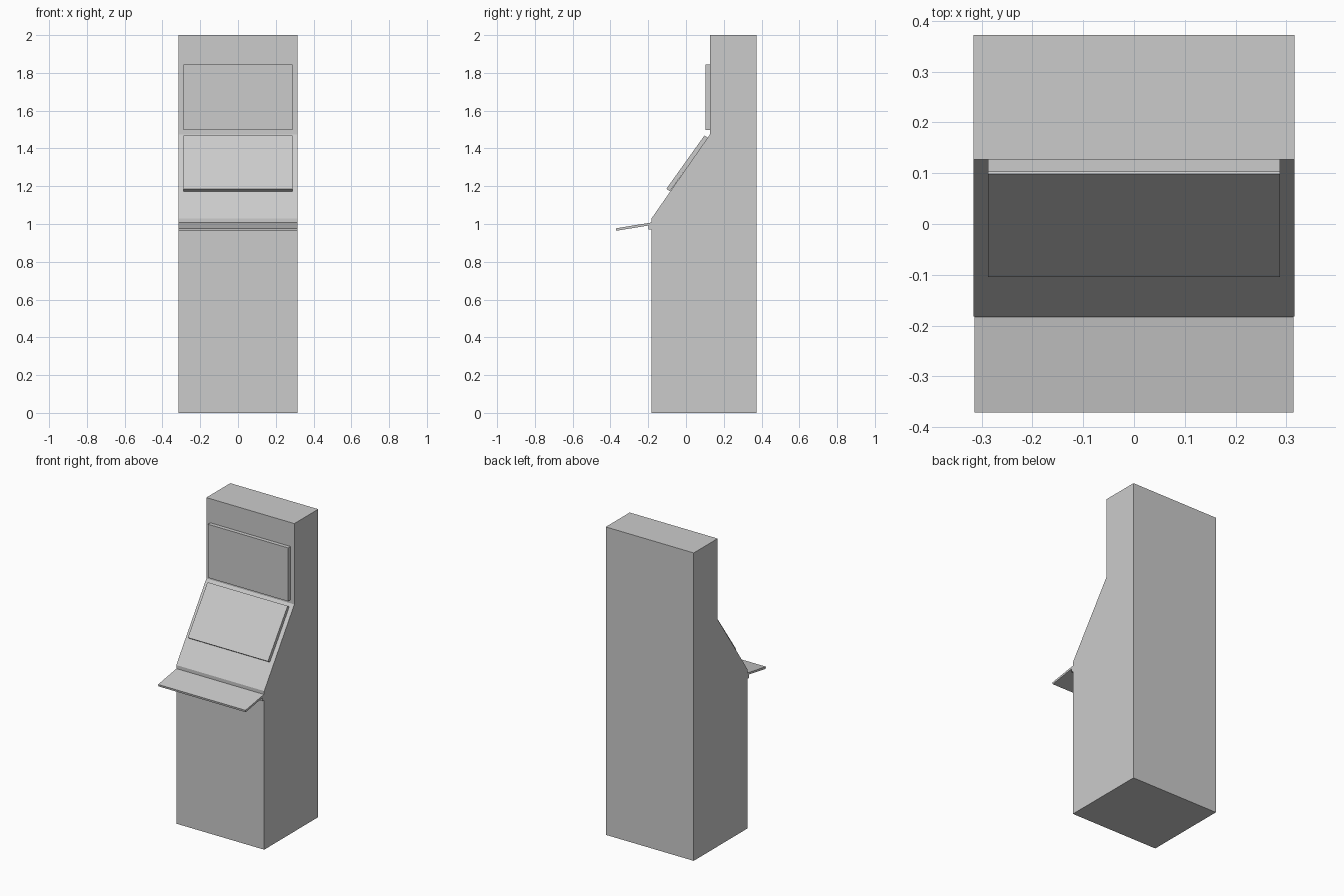
import bpy
import bmesh

if "Cube" in bpy.data.objects:
    bpy.data.objects.remove(bpy.data.objects["Cube"])


def extrude_profile(name, profile, half_width):
    """Extrude a closed (y, z) outline symmetrically along x."""
    bm = bmesh.new()
    face = bm.faces.new([bm.verts.new((-half_width, y, z)) for y, z in profile])
    side = bmesh.ops.extrude_face_region(bm, geom=[face])
    verts = [g for g in side["geom"] if isinstance(g, bmesh.types.BMVert)]
    bmesh.ops.translate(bm, verts=verts, vec=(2 * half_width, 0, 0))
    bmesh.ops.recalc_face_normals(bm, faces=bm.faces)
    mesh = bpy.data.meshes.new(name)
    bm.to_mesh(mesh)
    bm.free()
    obj = bpy.data.objects.new(name, mesh)
    bpy.context.collection.objects.link(obj)
    return obj


# Kiosk housing with sloped middle section
extrude_profile("cabinet_body", [(-0.182, 0), (0.372, 0), (0.372, 2), (0.127, 2),
                                 (0.127, 1.475), (-0.182, 1.03)], 0.316)

# Upright display panel
extrude_profile("upper_screen", [(0.102, 1.497), (0.128, 1.497),
                                 (0.128, 1.844), (0.102, 1.844)], 0.288)

# Tilted panel lying on the slope
extrude_profile("lower_screen", [(-0.104, 1.186), (-0.085, 1.173),
                                 (0.117, 1.456), (0.098, 1.469)], 0.288)

# Shelf that tips down to the front, with its mounting lip
extrude_profile("shelf", [(-0.371, 0.977), (-0.183, 1.008),
                          (-0.181, 0.995), (-0.369, 0.964)], 0.314)
extrude_profile("shelf_mount", [(-0.199, 0.97), (-0.180, 0.97),
                                (-0.180, 1.0), (-0.199, 1.0)], 0.314)
